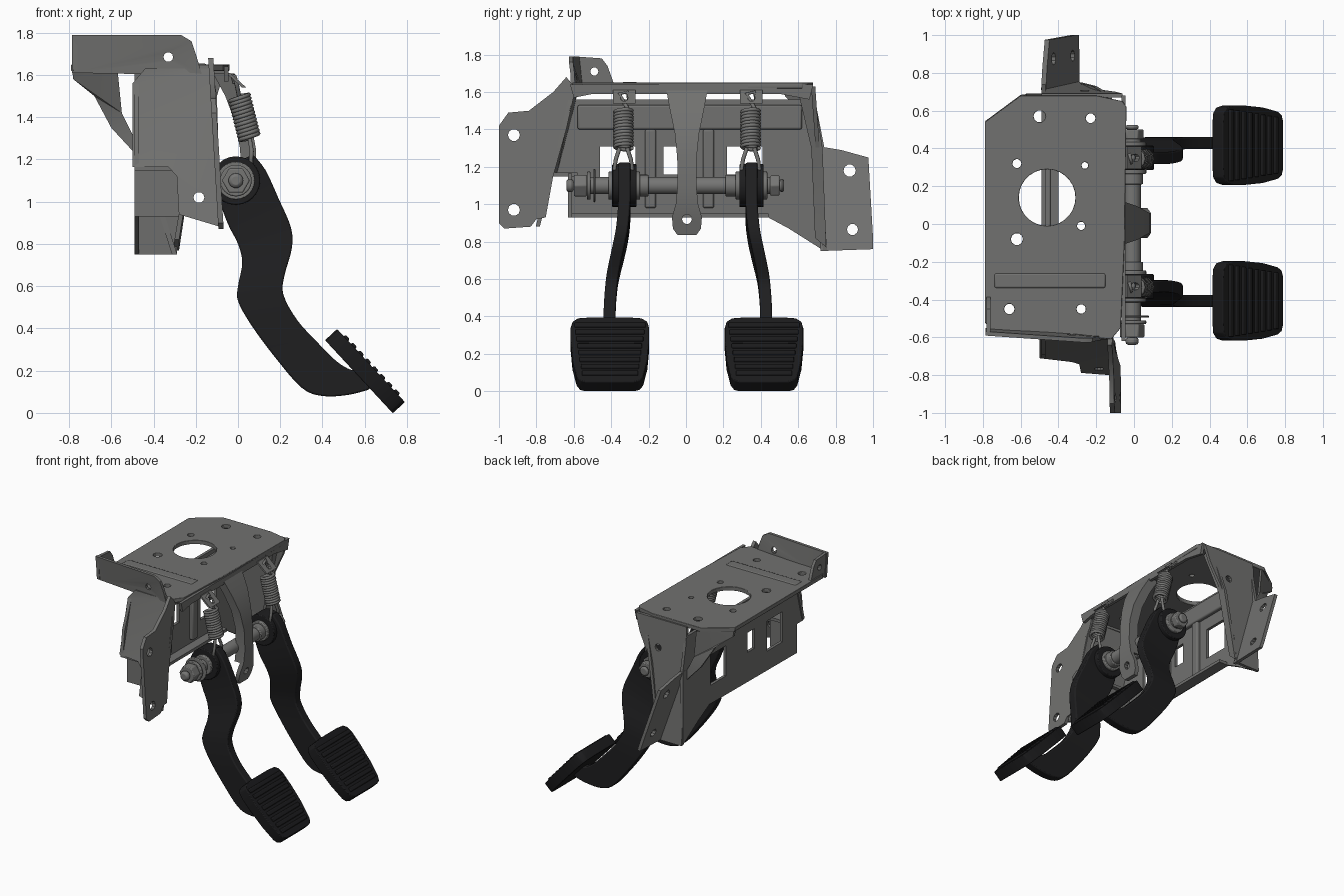
import bpy, bmesh, math
from mathutils import Vector, Matrix

if "Cube" in bpy.data.objects:
    bpy.data.objects.remove(bpy.data.objects["Cube"])

def material(name, c):
    m = bpy.data.materials.new(name)
    m.diffuse_color = (*c, 1)
    m.use_nodes = True
    m.node_tree.nodes["Principled BSDF"].inputs["Base Color"].default_value = m.diffuse_color
    return m

STEEL = material("grey steel", (0.165, 0.165, 0.16))
ZINC = material("light zinc", (0.18, 0.18, 0.175))
BLACK = material("black paint", (0.013, 0.013, 0.014))
RUBBER = material("black rubber", (0.011, 0.011, 0.012))

def finish(name, bm, mat, bevel=0, angle=35):
    bmesh.ops.remove_doubles(bm, verts=bm.verts, dist=0.0005)
    bmesh.ops.recalc_face_normals(bm, faces=bm.faces)
    me = bpy.data.meshes.new(name)
    bm.to_mesh(me)
    bm.free()
    me.materials.append(mat)
    ob = bpy.data.objects.new(name, me)
    bpy.context.collection.objects.link(ob)
    if bevel:
        b = ob.modifiers.new("bevel", 'BEVEL')
        b.width, b.segments, b.limit_method = bevel, 2, 'ANGLE'
    bpy.ops.object.select_all(action='DESELECT')
    ob.select_set(True)
    bpy.context.view_layer.objects.active = ob
    bpy.ops.object.shade_smooth_by_angle(angle=math.radians(angle))
    return ob

def circle(u, v, r, n=10):
    return [(u + r * math.cos(2 * math.pi * i / n), v + r * math.sin(2 * math.pi * i / n)) for i in range(n)]

def rect(u0, u1, v0, v1):
    return [(u0, v0), (u1, v0), (u1, v1), (u0, v1)]

def plate(name, loops, place, mat=STEEL, t=0.022, bevel=0):
    """Sheet from an outline plus hole loops; place maps (u, v, w) to space."""
    cu = bpy.data.curves.new("outline", 'CURVE')
    cu.dimensions, cu.fill_mode, cu.extrude = '2D', 'BOTH', t / 2
    for loop in loops:
        s = cu.splines.new('POLY')
        s.points.add(len(loop) - 1)
        for p, (u, v) in zip(s.points, loop):
            p.co = (u, v, 0, 1)
        s.use_cyclic_u = True
    tmp = bpy.data.objects.new("outline", cu)
    bpy.context.collection.objects.link(tmp)
    me = bpy.data.meshes.new_from_object(tmp.evaluated_get(bpy.context.evaluated_depsgraph_get()))
    bpy.data.objects.remove(tmp)
    bm = bmesh.new()
    bm.from_mesh(me)
    for v in bm.verts:
        v.co = place(*v.co)
    return finish(name, bm, mat, bevel)

def loft(name, rings, mat, bevel=0):
    bm = bmesh.new()
    vs = [[bm.verts.new(p) for p in r] for r in rings]
    n = len(vs[0])
    for a, b in zip(vs, vs[1:]):
        for i in range(n):
            bm.faces.new((a[i], a[(i + 1) % n], b[(i + 1) % n], b[i]))
    bm.faces.new(vs[0])
    bm.faces.new(vs[-1])
    return finish(name, bm, mat, bevel)

def spline(pts, k=4):
    """Catmull-Rom smoothing of a list of tuples."""
    P = [Vector(p) for p in pts]
    out = []
    for i in range(len(P) - 1):
        a, b, c, d = P[max(i - 1, 0)], P[i], P[i + 1], P[min(i + 2, len(P) - 1)]
        for j in range(k):
            t = j / k
            out.append(0.5 * (2 * b + (c - a) * t + (2 * a - 5 * b + 4 * c - d) * t * t + (3 * b - a - 3 * c + d) * t ** 3))
    return out + [P[-1]]

def cyl(name, y0, y1, r, mat, n=24, x=-0.01, z=1.1, bevel=0.006):
    loft(name, [[(x + u, y, z + v) for u, v in circle(0, 0, r, n)] for y in (y0, y1)], mat, bevel)

def box(name, x0, x1, y0, y1, z0, z1, mat=STEEL, bevel=0.01):
    loft(name, [[(x, y, z) for x, y in rect(x0, x1, y0, y1)] for z in (z0, z1)], mat, bevel)

def wire(name, pts, r, mat):
    cu = bpy.data.curves.new(name, 'CURVE')
    cu.dimensions, cu.bevel_depth, cu.bevel_resolution, cu.use_fill_caps = '3D', r, 1, True
    s = cu.splines.new('POLY')
    s.points.add(len(pts) - 1)
    for p, q in zip(s.points, pts):
        p.co = (*q, 1)
    cu.materials.append(mat)
    bpy.context.collection.objects.link(bpy.data.objects.new(name, cu))

# Top plate with holes, and its front lip
holes = [(-.5, .57, .032), (-.23, .56, .026), (-.62, .32, .024), (-.26, .31, .018), (-.62, -.08, .032),
         (-.28, -.01, .022), (-.66, -.45, .028), (-.28, -.45, .025)]
plate("top_plate", [[(-.79, .54), (-.6, .68), (-.2, .68), (-.06, .65), (-.04, .62), (-.05, -.1), (-.07, -.55),
                     (-.12, -.61), (-.4, -.585), (-.76, -.56), (-.79, -.52)], circle(-.46, .14, .15, 28)]
      + [circle(*h) for h in holes], lambda u, v, w: (u, v, 1.635 + w), t=.03, bevel=.006)
plate("front_lip", [[(-.6, 1.57), (-.5, 1.59), (.5, 1.59), (.66, 1.56), (.68, 1.64), (-.62, 1.64)]],
      lambda u, v, w: (-.055 + w, u, v))
box("top_ridge", -.74, -.15, -.34, -.26, 1.63, 1.655)

# Raised flange on the near side, and the tab at its rear end
plate("raised_flange", [[(-.785, 1.61), (-.785, 1.79), (-.27, 1.79), (-.22, 1.76), (-.2, 1.7), (-.17, 1.6)],
                        circle(-.33, 1.685, .023)],
      lambda u, v, w: (u, -.56 - .07 * (u + .79) + w - .15 * max(0, v - 1.66), v))
plate("rear_tab", [[(-.58, 1.62), (-.59, 1.79), (-.45, 1.78), (-.42, 1.74), (-.38, 1.63)], circle(-.49, 1.71, .022)],
      lambda u, v, w: (-.77 + w, u, v))

# Near side wall with its rear notch, and the mounting wing
near_y = lambda z: -.6 - .18 * (1.63 - z) / .7
plate("near_side_wall", [[(-.5, 1.56), (-.44, 1.63), (-.12, 1.63), (-.1, 1.5), (-.08, .88), (-.28, .94), (-.29, 1.12),
                          (-.33, 1.165), (-.5, 1.165)], circle(-.185, 1.02, .026)],
      lambda u, v, w: (u, near_y(v) + w + .25 * max(0, -.42 - u), v))
plate("near_notch_top", [rect(-.49, -.3, -.71, -.58)], lambda u, v, w: (u, v, 1.16 + w))
plate("near_notch_wall", [rect(-.49, -.28, .93, 1.165)], lambda u, v, w: (u, -.62 + w, v))
plate("near_wing", [[(-1, .9), (-1, 1.42), (-.95, 1.49), (-.84, 1.5), (-.71, 1.6), (-.64, 1.68), (-.59, 1.62),
                     (-.64, 1.4), (-.71, 1.15), (-.75, .93), (-.8, .92), (-.83, .88), (-.97, .87)],
                    circle(-.92, 1.37, .032), circle(-.92, .97, .032)],
      lambda u, v, w: (-.1 + w - .06 * (v - 1.2), u, v), t=.025)

# Back wall with windows and a stiffening panel
plate("back_wall", [[(-.63, .93), (.42, .94), (.55, .87), (.74, .75), (.74, 1.3), (.69, 1.56), (-.61, 1.56), (-.69, 1.35),
                     (-.71, 1.165), (-.63, 1.16)],
                    rect(-.46, -.27, 1.08, 1.31), rect(-.12, -.035, 1.16, 1.31), rect(.22, .41, 1.08, 1.31)],
      lambda u, v, w: (-.48 + w, u, v))
box("back_panel", -.48, -.44, -.58, .62, 1.4, 1.53)
plate("bottom_lip", [rect(-.48, -.4, -.62, .44)], lambda u, v, w: (u, v, .94 + w))
for y in (-.19, .12):
    box("back_rib", -.48, -.44, y - .03, y + .03, .98, 1.4)

# Far side wall, brace and mounting wing
far_y = lambda z: .68 + .065 * (1.63 - z) / .9
plate("far_side_wall", [[(-.49, .75), (-.29, .75), (-.28, .95), (-.2, 1.3), (-.1, 1.5), (-.06, 1.63), (-.49, 1.63)],
                        circle(-.26, 1.42, .026)], lambda u, v, w: (u, far_y(v) + w, v))
plate("far_brace", [[(-.785, 1.62), (-.78, 1.58), (-.68, 1.5), (-.6, 1.35), (-.48, 1.22), (-.48, 1.28),
                     (-.55, 1.42), (-.57, 1.62)]], lambda u, v, w: (u, .68 + w + .74 * min(0, u + .59), v))
plate("far_wing", [[(.72, .75), (1, .76), (1, .82), (.975, 1.25), (.83, 1.29), (.71, 1.31)],
                   circle(.875, 1.18, .033), circle(.89, .865, .03)],
      lambda u, v, w: (-.3 + w - .32 * (v - .75), u, v), t=.025)
plate("far_front_flange", [[(.6, 1.6), (.68, 1.63), (.73, 1.3), (.75, .77), (.69, .82), (.67, 1.3)]],
      lambda u, v, w: (-.29 + w + .24 * max(0, v - .9) ** 1.2, u, v))

# Central strut, bent over the pivot shaft
half = [(.11, 1.61), (.09, 1.5), (.065, 1.38), (.052, 1.25), (.05, 1.1), (.06, 1.0), (.08, .93), (.075, .87), (.05, .835)]
bend = [(1.61, -.06), (1.5, .0), (1.38, .045), (1.25, .07), (1.1, .075), (1.0, .07), (.93, .055), (.835, .03)]

def strut_x(z):
    for (z0, x0), (z1, x1) in zip(bend, bend[1:]):
        if z >= z1:
            return x0 + (x1 - x0) * (z0 - z) / (z0 - z1)
    return bend[-1][1]

plate("centre_strut", [[(y + .005, z) for y, z in half] + [(.005 - y, z) for y, z in reversed(half)],
                       circle(.005, .92, .026)], lambda u, v, w: (strut_x(v) + w, u, v), t=.03)
for s in (-1, 1):
    loft("strut_edge", [[(strut_x(z) + dx, .005 + s * (y - dy), z) for dx, dy in rect(-.06, 0, 0, .018)]
                        for y, z in half[:6]], STEEL)

# Pivot shaft, collars and nuts
cyl("pivot_shaft", -.6, .5, .046, ZINC)
cyl("shaft_end", -.64, -.6, .035, ZINC, bevel=.015)
cyl("near_nut", -.6, -.53, .066, ZINC, 6)
cyl("near_washer", -.53, -.51, .075, ZINC)
cyl("retainer_clip", -.495, -.485, .09, ZINC)
cyl("far_nut", .45, .5, .062, ZINC, 6)
cyl("far_end", .5, .525, .035, ZINC, bevel=.012)
for y in (-.23, .24):
    cyl("shaft_collar", y - .03, y + .03, .058, ZINC)

# Pedals: arm edges as (left x, left z, right x, right z, sideways share)
arm = [(-.07, 1.15, .07, 1.225, 0), (-.09, 1.03, .13, 1.15, 0), (-.05, .9, .19, 1.02, 0), (0, .8, .25, .88, .15),
       (.02, .71, .255, .78, .4), (0, .6, .22, .65, .75), (0, .53, .215, .56, .9), (.06, .42, .28, .44, 1),
       (.17, .27, .38, .33, 1), (.3, .12, .46, .25, 1), (.4, .08, .52, .21, 1), (.52, .085, .58, .19, 1),
       (.62, .11, .64, .14, 1)]
pad = [(.13, -.235), (.16, -.225), (.178, -.195), (.2, -.08), (.21, .06), (.21, .16), (.2, .205), (.17, .23), (.1, .237)]
up, out = Vector((-.68, 0, .733)), Vector((.733, 0, .68))

for s, side in ((-1, "near"), (1, "far")):
    y0 = .01 + .34 * s
    rings = []
    for xl, zl, xr, zr, k in spline([(*a,) for a in arm]):
        y = y0 + s * .078 * k
        rings.append([(xl, y - .032, zl), (xr, y - .032, zr), (xr, y + .032, zr), (xl, y + .032, zl)])
    loft(side + "_pedal_arm", rings, BLACK, .008)
    cyl(side + "_bushing", y0 - .065, y0 + .065, .115, BLACK)
    cyl(side + "_bushing_cap", y0 - .085, y0 + .085, .075, ZINC)

    # Pad with rounded outline and raised ribs
    mid = Vector((.602, .005 + .412 * s, .197))
    place = lambda u, v, w: mid + Vector((0, u, 0)) + up * v + out * w
    plate(side + "_pad", [pad + [(-u, v) for u, v in reversed(pad)]], place, RUBBER, .078, .014)
    for i in range(8):
        v = -.175 + i * .05
        h = .15 + .04 * (v + .175) / .35
        loft(side + "_pad_rib", [[place(u, v + a, b) for a, b in ((-.02, .025), (-.013, .05), (.013, .05), (.02, .025))]
                                 for u in (-h, h)], RUBBER, .005)

    # Return spring with hooks and its hanging tab
    a, b = Vector((.005, y0 - .005, 1.5)), Vector((.055, y0 - .005, 1.3))
    ax = (b - a).normalized()
    e1 = Vector((0, 1, 0))
    e2 = ax.cross(e1)
    coil = [a.lerp(b, i / 144) + .046 * (e1 * math.cos(i * math.pi / 6) + e2 * math.sin(i * math.pi / 6)) for i in range(145)]
    wire(side + "_spring", coil, .0105, ZINC)
    wire(side + "_spring_top_hook", [a + e1 * .03, a + Vector((-.01, 0, .05)), a + Vector((-.02, -.02, .09)),
                                     a + Vector((-.03, .02, .1)), a + Vector((-.02, .03, .06))], .011, ZINC)
    for d in (-1, 1):
        wire(side + "_spring_lower_hook", [b + e1 * .02 * d, b + Vector((.01, .04 * d, -.06)), b + Vector((.005, .05 * d, -.12)),
                                           b + Vector((.0, .03 * d, -.14))], .011, ZINC)
    plate(side + "_spring_tab", [rect(y0 - .06, y0 + .06, 1.54, 1.61), circle(y0, 1.57, .02)],
          lambda u, v, w: (.03 + w - (v - 1.54) * 1.1, u, v), STEEL, .02)
